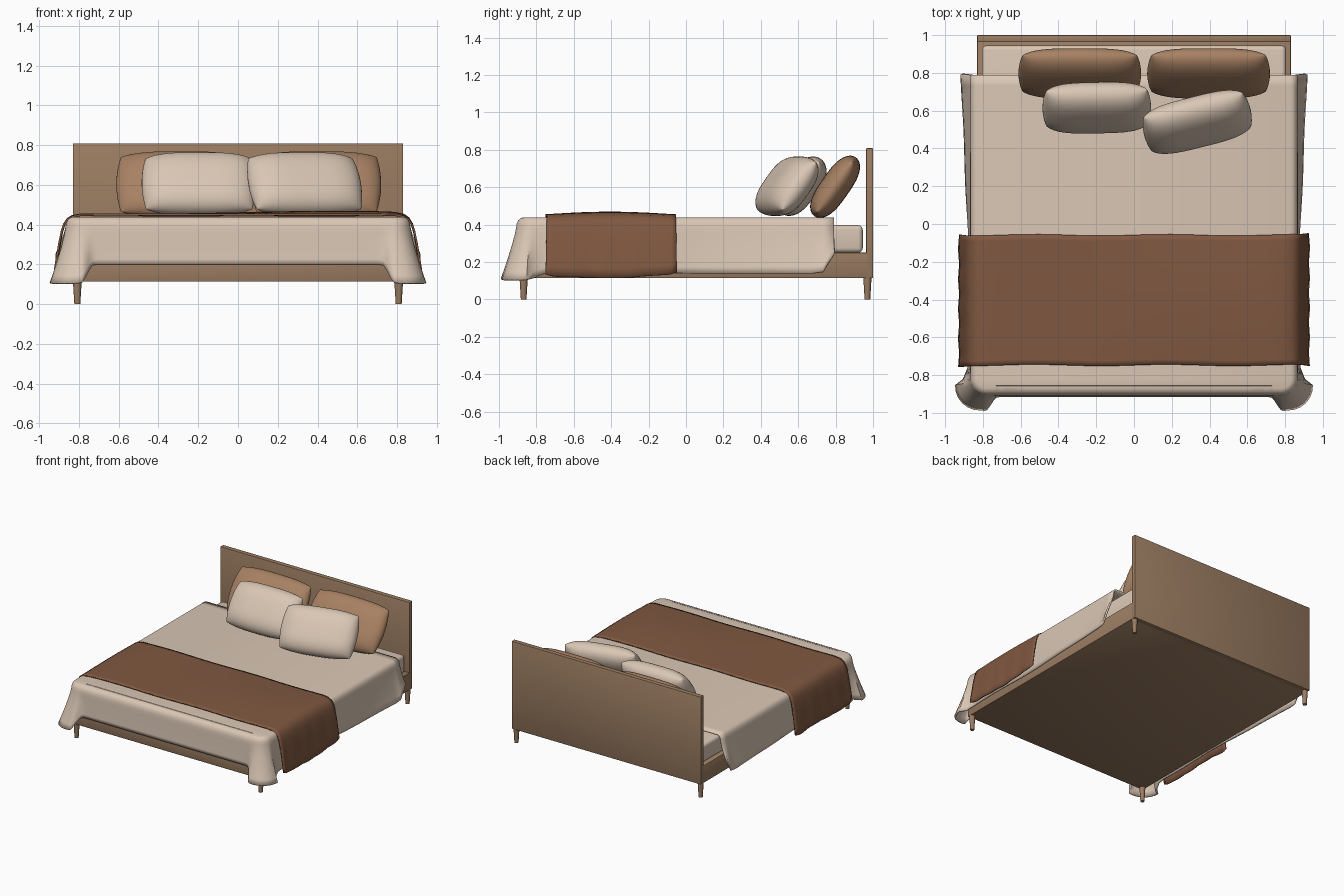
import bpy, bmesh, math
from mathutils import Euler

if "Cube" in bpy.data.objects:
    bpy.data.objects.remove(bpy.data.objects["Cube"])

def material(name, rgb):
    m = bpy.data.materials.new(name)
    m.diffuse_color = (*rgb, 1)
    m.use_nodes = True
    m.node_tree.nodes["Principled BSDF"].inputs["Base Color"].default_value = m.diffuse_color
    return m

WOOD = material("wood", (0.33, 0.205, 0.122))
CREAM = material("cream linen", (0.70, 0.57, 0.46))
TAN = material("tan pillow", (0.39, 0.22, 0.125))
BROWN = material("brown throw", (0.215, 0.098, 0.052))

def finish(bm, name, mat, smooth=True):
    me = bpy.data.meshes.new(name)
    bm.to_mesh(me)
    bm.free()
    ob = bpy.data.objects.new(name, me)
    bpy.context.collection.objects.link(ob)
    me.materials.append(mat)
    if smooth:
        bpy.ops.object.select_all(action='DESELECT')
        bpy.context.view_layer.objects.active = ob
        ob.select_set(True)
        bpy.ops.object.shade_smooth_by_angle(angle=math.radians(40))
    return ob

def box(name, mat, x, y, z, bevel, segments=2):
    bm = bmesh.new()
    bmesh.ops.create_cube(bm, size=1)
    for v in bm.verts:
        v.co = [a + (c + 0.5) * (b - a) for c, (a, b) in zip(v.co, (x, y, z))]
    bmesh.ops.bevel(bm, geom=bm.edges[:], offset=bevel, segments=segments,
                    profile=0.5, affect='EDGES')
    return finish(bm, name, mat)

def cloth(bm, name, mat, thick):
    # point normals outward, then thicken inward
    bmesh.ops.recalc_face_normals(bm, faces=bm.faces[:])
    bm.normal_update()
    top = max(bm.faces, key=lambda f: f.calc_area())
    if top.normal.z < 0:
        bmesh.ops.reverse_faces(bm, faces=bm.faces[:])
    ob = finish(bm, name, mat)
    mod = ob.modifiers.new("thickness", 'SOLIDIFY')
    mod.thickness, mod.offset = thick, -1
    return ob

def step(v, a, b):
    t = min(1, max(0, (v - a) / (b - a)))
    return t * t * (3 - 2 * t)

# Frame, headboard, mattress
box("bed_frame", WOOD, (-0.83, 0.83), (-0.89, 0.97), (0.113, 0.25), 0.004)
box("headboard", WOOD, (-0.83, 0.83), (0.963, 1.0), (0.113, 0.808), 0.004)
box("mattress", CREAM, (-0.805, 0.805), (-0.87, 0.945), (0.25, 0.397), 0.025, 4)

# Tapered legs
for sx in (-1, 1):
    for tag, y in (("front", -0.868), ("rear", 0.97)):
        bm = bmesh.new()
        bmesh.ops.create_cone(bm, cap_ends=True, segments=12, radius1=0.015,
                              radius2=0.022, depth=0.115)
        bmesh.ops.translate(bm, vec=(sx * 0.808, y, 0.0575), verts=bm.verts[:])
        finish(bm, f"{tag}_leg_{'left' if sx < 0 else 'right'}", WOOD)

# Duvet: half perimeter (x, y, nx, ny, flare, hem), skirt rows, mirrored
path = []
for i in range(29):
    y = 0.79 - 1.61 * i / 28
    k = step(y, -0.74, -0.83)
    flare = 0.012 + 0.036 * step(y, -0.1, 0.79) + 0.03 * k + 0.004 * math.sin(9 * y)
    hem = 0.14 + 0.11 * max(0, (y - 0.69) / 0.1) ** 3 - 0.03 * k
    path.append((0.83, y, 1, 0, flare, hem))
for i in range(1, 8):
    a = math.pi / 2 * i / 8
    path.append((0.78 + 0.05 * math.cos(a), -0.82 - 0.05 * math.sin(a),
                 math.cos(a), -math.sin(a), 0.075 + 0.02 * math.sin(2 * a), 0.106))
for x in (0.785, 0.775, 0.765, 0.755, 0.745, 0.73, 0.71, 0.68, 0.6, 0.5, 0.4, 0.3, 0.2, 0.1, 0):
    k = step(x, 0.72, 0.79)
    path.append((x, -0.87, 0, -1, 0.008 + 0.075 * k, 0.2 - 0.09 * k))

def skirt(p):
    x, y, nx, ny, flare, hem = p
    rows = [(0, 0.439), (0.015, 0.434), (0.027, 0.423), (0.035, 0.405)]
    rows += [(0.038 + flare * t ** 1.2, 0.385 + (hem - 0.385) * t)
             for t in (j / 7 for j in range(8))]
    return [(x + nx * o, y + ny * o, z) for o, z in rows]

bm = bmesh.new()
right = [[bm.verts.new(c) for c in skirt(p)] for p in path]
left = [[bm.verts.new((-v.co.x, v.co.y, v.co.z)) for v in col] for col in right[:-1]]
left.append(right[-1])
for cols in (right, left):
    for a, b in zip(cols, cols[1:]):
        for j in range(len(a) - 1):
            bm.faces.new((a[j], b[j], b[j + 1], a[j + 1]))
n = len(path)
for i in range(n - 1):
    ring = [right[i][0], right[i + 1][0], left[i + 1][0], left[i][0]]
    bm.faces.new(list(dict.fromkeys(ring)))
cloth(bm, "duvet", CREAM, 0.014)

# Throw blanket laid across the foot of the bed
half = [(0.925, 0.12), (0.919, 0.17), (0.911, 0.23), (0.901, 0.3), (0.89, 0.36), (0.878, 0.40),
        (0.86, 0.428), (0.835, 0.444), (0.79, 0.453)] + [(0.7 - 0.1 * i, 0.455) for i in range(7)]
section = [(-x, z) for x, z in half] + [(0, 0.455)] + half[::-1]
bm = bmesh.new()
grid = []
for i in range(25):
    t = i / 24
    row = []
    for x, z in section:
        drop = (0.455 - z) / 0.335
        y = -0.058 - 0.69 * t + 0.004 * math.sin(9 * x) - 0.006 * drop * (2 * t - 1)
        edge = max(0, abs(2 * t - 1) - 0.8) / 0.2
        nz = z + drop * (0.016 * edge ** 2 + 0.012 * math.sin(7 * t + x) * (1 - t))
        nz += (1 - drop) * 0.014 * math.sin(math.pi * t) * (0.5 + 0.5 * math.sin(3.2 * x))
        nx = x + math.copysign(drop * 0.006 * math.sin(14 * t), x)
        row.append(bm.verts.new((nx, y, nz)))
    grid.append(row)
for a, b in zip(grid, grid[1:]):
    for j in range(len(a) - 1):
        bm.faces.new((a[j], a[j + 1], b[j + 1], b[j]))
cloth(bm, "throw_blanket", BROWN, 0.01)

# Plump pillows: two bulged sheets joined at the seam
def pillow(name, mat, loc, size, tilt, yaw):
    N = 14
    w, h, d = (s / 2 for s in size)
    bm = bmesh.new()
    s = [math.sin(math.pi / 2 * i / N) for i in range(-N, N + 1)]
    for side in (1, -1):
        g = [[bm.verts.new((w * u * (1 - 0.07 * v * v), h * v * (1 - 0.13 * abs(u) ** 3),
                            side * d * ((1 - u ** 4) * (1 - abs(v) ** 3)) ** 0.5))
              for u in s] for v in s]
        for a, b in zip(g, g[1:]):
            for j in range(2 * N):
                bm.faces.new((a[j], a[j + 1], b[j + 1], b[j]))
    bmesh.ops.remove_doubles(bm, verts=bm.verts[:], dist=0.0005)
    bmesh.ops.recalc_face_normals(bm, faces=bm.faces[:])
    ob = finish(bm, name, mat)
    ob.data.shade_smooth()
    ob.location = loc
    ob.rotation_euler = Euler((math.radians(tilt), 0, math.radians(yaw)))

pillow("back_pillow_left", TAN, (-0.287, 0.797, 0.602), (0.65, 0.385, 0.155), 55, 0)
pillow("back_pillow_right", TAN, (0.395, 0.797, 0.602), (0.65, 0.385, 0.155), 55, 0)
pillow("front_pillow_left", CREAM, (-0.197, 0.615, 0.605), (0.575, 0.36, 0.18), 54, 1)
pillow("front_pillow_right", CREAM, (0.335, 0.54, 0.605), (0.58, 0.36, 0.18), 54, 14)
